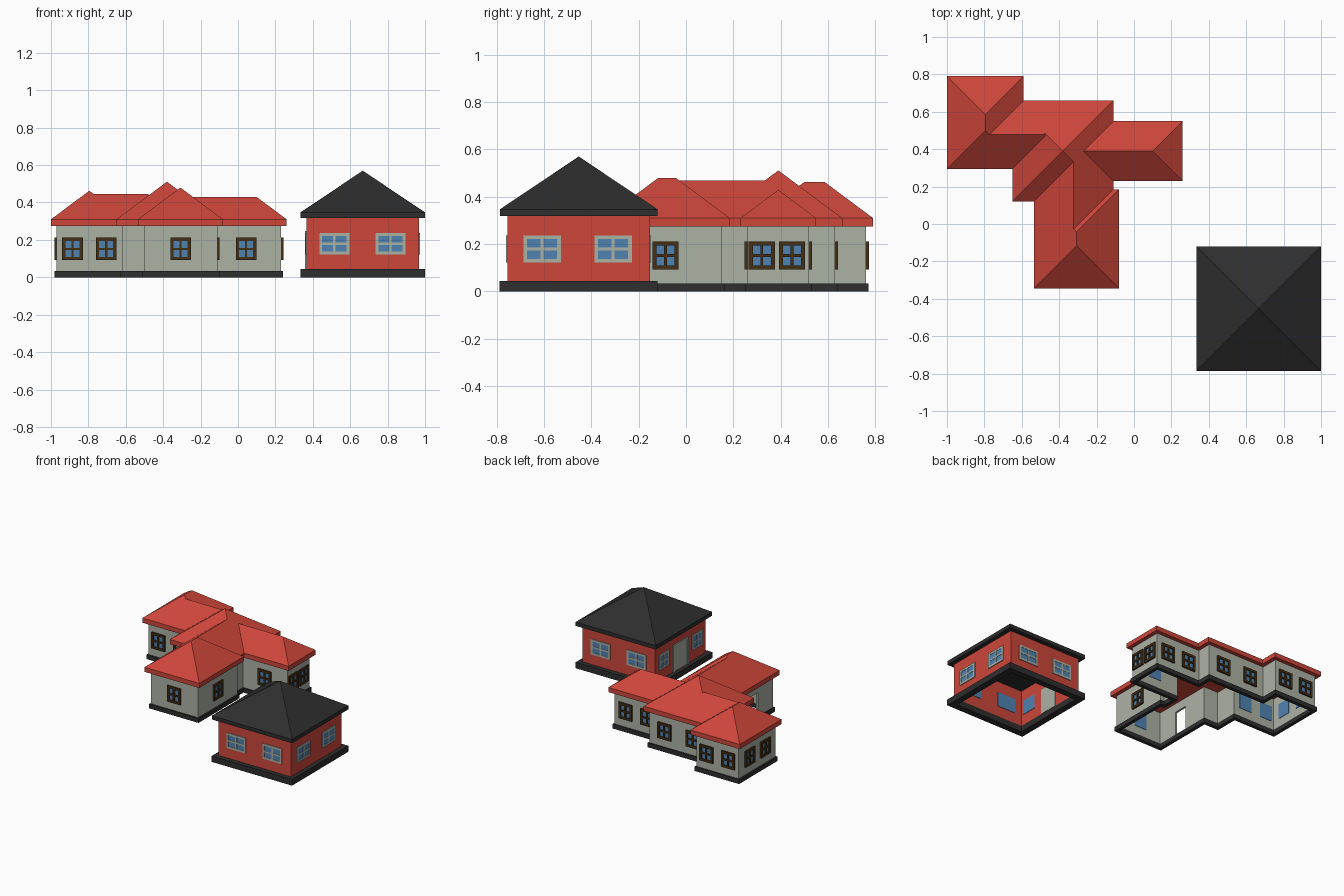
import bpy, bmesh
from mathutils import Vector

if "Cube" in bpy.data.objects:
    bpy.data.objects.remove(bpy.data.objects["Cube"])


def material(name, rgb):
    m = bpy.data.materials.new(name)
    lin = [((c / 255 + 0.055) / 1.055) ** 2.4 for c in rgb]
    m.diffuse_color = (*lin, 1)
    m.use_nodes = True
    m.node_tree.nodes["Principled BSDF"].inputs["Base Color"].default_value = m.diffuse_color
    return m


RED = material("brick red", (205, 70, 58))
GREY = material("pale grey", (172, 178, 165))
DARK = material("charcoal", (46, 46, 47))
BLUE = material("glass blue", (80, 130, 178))
BROWN = material("dark brown", (68, 46, 20))


def finish(name, bm, *mats):
    bmesh.ops.recalc_face_normals(bm, faces=bm.faces)
    me = bpy.data.meshes.new(name)
    bm.to_mesh(me)
    bm.free()
    for m in mats:
        me.materials.append(m)
    ob = bpy.data.objects.new(name, me)
    bpy.context.collection.objects.link(ob)
    return ob


def add_box(bm, lo, hi, mat=0):
    lo, hi = Vector(lo), Vector(hi)
    vs = bmesh.ops.create_cube(bm, size=1)["verts"]
    for v in vs:
        v.co = Vector(((lo[i] + hi[i]) / 2 + v.co[i] * (hi[i] - lo[i]) for i in range(3)))
    for f in {f for v in vs for f in v.link_faces}:
        f.material_index = mat


def offset(poly, d):
    """Push a right-angled counter-clockwise outline outward by d."""
    out = []
    for i, p in enumerate(poly):
        p, a, b = Vector(p), Vector(poly[i - 1]), Vector(poly[(i + 1) % len(poly)])
        e1, e2 = (p - a).normalized(), (b - p).normalized()
        out.append(p + d * (Vector((e1.y, -e1.x)) + Vector((e2.y, -e2.x))))
    return out


def ring(name, poly, d_out, d_in, z0, z1, mat):
    """Open-bottomed band following the outline."""
    bm = bmesh.new()
    loops = [[bm.verts.new((p.x, p.y, z)) for p in offset(poly, d)]
             for d, z in ((d_out, z0), (d_out, z1), (d_in, z1), (d_in, z0))]
    n = len(poly)
    for k in range(4):
        a, b = loops[k], loops[(k + 1) % 4]
        for i in range(n):
            j = (i + 1) % n
            bm.faces.new((a[i], a[j], b[j], b[i]))
    return finish(name, bm, mat)


def hip_roof(name, x0, x1, y0, y1, z0, z1, slope, mat):
    """Fascia box with a hipped top; a square plan becomes a pyramid."""
    bm = bmesh.new()
    corners = [(x0, y0), (x1, y0), (x1, y1), (x0, y1)]
    lo = [bm.verts.new((*c, z0)) for c in corners]
    up = [bm.verts.new((*c, z1)) for c in corners]
    h = min(x1 - x0, y1 - y0) / 2
    top = z1 + h * slope
    bm.faces.new(lo)
    for i in range(4):
        j = (i + 1) % 4
        bm.faces.new((lo[i], lo[j], up[j], up[i]))
    a = bm.verts.new((x0 + h, y0 + h, top))
    b = bm.verts.new((x1 - h, y1 - h, top))
    if (a.co - b.co).length < 0.002:
        bm.verts.remove(b)
        for i in range(4):
            bm.faces.new((up[i], up[(i + 1) % 4], a))
    elif x1 - x0 > y1 - y0:
        for f in ((up[0], up[1], b, a), (up[1], up[2], b), (up[2], up[3], a, b), (up[3], up[0], a)):
            bm.faces.new(f)
    else:
        for f in ((up[0], up[1], a), (up[1], up[2], b, a), (up[2], up[3], b), (up[3], up[0], a, b)):
            bm.faces.new(f)
    return finish(name, bm, mat)


def wall_box(bm, side, wall, u0, u1, z0, z1, inner, outer, mat):
    """Box on a wall: side is front/back/left/right, u runs along the wall."""
    s = 1 if side in ("back", "right") else -1
    n0, n1 = sorted((wall - s * inner, wall + s * outer))
    if side in ("front", "back"):
        add_box(bm, (u0, n0, z0), (u1, n1, z1), mat)
    else:
        add_box(bm, (n0, u0, z0), (n1, u1, z1), mat)


def window(name, side, wall, u, w, z0, z1, frame, depth, bar=0.017, mid=0.012):
    bm = bmesh.new()
    a, b, zc = u - w / 2, u + w / 2, (z0 + z1) / 2
    # glass goes through the wall so it also shows inside
    wall_box(bm, side, wall, a + 0.003, b - 0.003, z0 + 0.003, z1 - 0.003, 0.018, 0.004, 0)
    for p, q in ((a, a + bar), (u - mid / 2, u + mid / 2), (b - bar, b)):
        wall_box(bm, side, wall, p, q, z0, z1, 0, depth, 1)
    for p, q in ((z0, z0 + bar), (zc - mid / 2, zc + mid / 2), (z1 - bar, z1)):
        wall_box(bm, side, wall, a, b, p, q, 0, depth, 1)
    finish(name, bm, BLUE, frame)


# ---- long house: walls, plinth, open doorway ----
plan = [(-0.97, 0.325), (-0.62, 0.325), (-0.62, 0.15), (-0.5, 0.15), (-0.5, -0.315),
        (-0.11, -0.315), (-0.11, 0.152), (-0.14, 0.152), (-0.14, 0.26), (0.23, 0.26),
        (0.23, 0.52), (-0.14, 0.52), (-0.14, 0.63), (-0.62, 0.63), (-0.62, 0.76), (-0.97, 0.76)]
walls = ring("house_walls", plan, 0, -0.015, 0.03, 0.277, GREY)
ring("house_plinth", plan, 0.01, -0.016, 0, 0.033, DARK)

bm = bmesh.new()
add_box(bm, (-0.54, -0.14, 0.034), (-0.45, -0.03, 0.21))
cutter = finish("doorway_cutter", bm)
cutter.hide_render = True
cutter.hide_set(True)
cut = walls.modifiers.new("doorway", "BOOLEAN")
cut.object = cutter
cut.operation = "DIFFERENCE"
cut.solver = "EXACT"

# ---- long house: overlapping hipped roofs ----
for name, x0, x1, y0, y1 in (
        ("left_wing_roof", -1.0, -0.59, 0.295, 0.79),
        ("link_roof", -0.98, -0.3, 0.295, 0.66),
        ("centre_roof", -0.65, -0.11, 0.12, 0.66),
        ("front_link_roof", -0.535, -0.11, -0.25, 0.6),
        ("front_wing_roof", -0.535, -0.08, -0.345, 0.185),
        ("right_wing_roof", -0.45, 0.26, 0.23, 0.55)):
    hip_roof(name, x0, x1, y0, y1, 0.275, 0.31, 0.745, RED)

# ---- long house: windows ----
for side, wall, us in (
        ("front", 0.325, (-0.885, -0.705)), ("front", -0.315, (-0.307,)),
        ("front", 0.26, (0.043,)), ("right", -0.11, (-0.086,)),
        ("right", 0.23, (0.32, 0.448)), ("back", 0.52, (0.135, -0.045)),
        ("back", 0.63, (-0.265, -0.5)), ("back", 0.76, (-0.705, -0.885)),
        ("left", -0.97, (0.45, 0.635))):
    for i, u in enumerate(us):
        window(f"house_window_{side}_{i}", side, wall, u, 0.11, 0.092, 0.212, BROWN, 0.012)

# ---- square annex ----
annex = [(0.366, -0.754), (0.967, -0.754), (0.967, -0.153), (0.366, -0.153)]
ring("annex_walls", annex, 0, -0.015, 0.04, 0.322, RED)
ring("annex_plinth", annex, 0.033, -0.016, 0, 0.045, DARK)
hip_roof("annex_roof", 0.334, 1.0, -0.786, -0.12, 0.318, 0.347, 0.67, DARK)
for side, wall, us, w in (
        ("front", -0.754, (0.515, 0.815), 0.16), ("back", -0.153, (0.515, 0.815), 0.16),
        ("right", 0.967, (-0.608, -0.308), 0.158), ("left", 0.366, (-0.655, -0.258), 0.12)):
    for i, u in enumerate(us):
        window(f"annex_window_{side}_{i}", side, wall, u, w, 0.122, 0.237, GREY, 0.006, 0.015)

# annex door: frame with a recessed leaf
bm = bmesh.new()
wall_box(bm, "left", 0.366, -0.53, -0.38, 0.045, 0.235, 0.018, 0.004, 0)
for p, q in ((-0.545, -0.53), (-0.38, -0.365)):
    wall_box(bm, "left", 0.366, p, q, 0.045, 0.247, 0, 0.008, 0)
wall_box(bm, "left", 0.366, -0.545, -0.365, 0.233, 0.247, 0, 0.008, 0)
finish("annex_door", bm, GREY)
